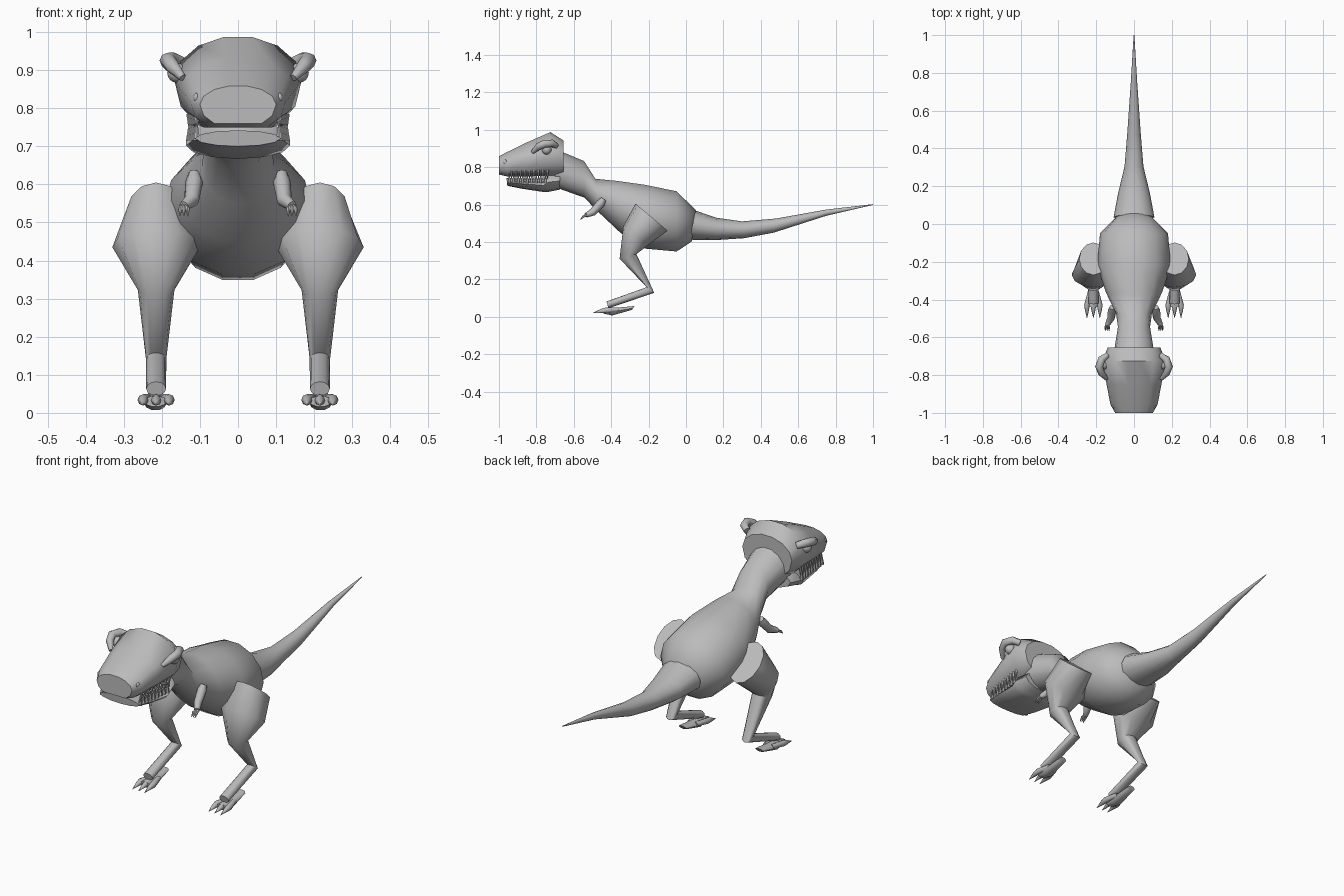
import bpy, bmesh, math
from mathutils import Vector

skin = bpy.data.materials.new("grey_skin")
skin.diffuse_color = (0.5, 0.5, 0.5, 1)


def finish(name, bm, angle=50):
    bmesh.ops.recalc_face_normals(bm, faces=bm.faces[:])
    me = bpy.data.meshes.new(name)
    bm.to_mesh(me)
    bm.free()
    me.materials.append(skin)
    ob = bpy.data.objects.new(name, me)
    bpy.context.collection.objects.link(ob)
    bpy.ops.object.select_all(action='DESELECT')
    ob.select_set(True)
    bpy.context.view_layer.objects.active = ob
    bpy.ops.object.shade_smooth_by_angle(angle=math.radians(angle))
    return ob


def skin_rings(bm, rings):
    """Bridge equal-length point rings and close both ends."""
    vs = [[bm.verts.new(p) for p in r] for r in rings]
    n = len(vs[0])
    for a, b in zip(vs, vs[1:]):
        for i in range(n):
            j = (i + 1) % n
            bm.faces.new((a[i], a[j], b[j], b[i]))
    bm.faces.new(vs[0])
    bm.faces.new(vs[-1])


def side_loft(name, rows, cx=0, n=12, lo=-1, angle=50):
    """Rows: upper (y, z), lower (y, z), half width. lo > -1 flattens the underside."""
    rings = []
    for y1, z1, y2, z2, rx in rows:
        ring = []
        for i in range(n):
            a = 2 * math.pi * i / n
            s = math.sin(a)
            s = max(s, lo) / (-lo if s < 0 else 1)
            t = (1 + s) / 2
            ring.append((cx + rx * math.cos(a), y2 + (y1 - y2) * t, z2 + (z1 - z2) * t))
        rings.append(ring)
    bm = bmesh.new()
    skin_rings(bm, rings)
    return finish(name, bm, angle)


def tube(bm, pts, radii, n=8):
    """Round tube through points, one radius per point."""
    pts = [Vector(p) for p in pts]
    rings = []
    for i, p in enumerate(pts):
        d = (pts[min(i + 1, len(pts) - 1)] - pts[max(i - 1, 0)]).normalized()
        ref = Vector((1, 0, 0)) if abs(d.x) < 0.8 else Vector((0, 0, 1))
        u = d.cross(ref).normalized()
        v = d.cross(u)
        rings.append([p + radii[i] * (u * math.cos(2 * math.pi * k / n) + v * math.sin(2 * math.pi * k / n))
                      for k in range(n)])
    skin_rings(bm, rings)


def tubes(name, specs, n=8):
    bm = bmesh.new()
    for pts, radii in specs:
        tube(bm, pts, radii, n)
    return finish(name, bm)


def ball(name, loc, r, scale=(1, 1, 1)):
    bm = bmesh.new()
    bmesh.ops.create_uvsphere(bm, u_segments=12, v_segments=8, radius=r)
    for v in bm.verts:
        v.co = Vector(loc) + Vector(a * b for a, b in zip(v.co, scale))
    return finish(name, bm)


# Neck and trunk
side_loft("body", [
    (-0.70, 0.90, -0.70, 0.69, 0.11),
    (-0.545, 0.835, -0.545, 0.635, 0.085),
    (-0.485, 0.74, -0.46, 0.55, 0.095),
    (-0.37, 0.73, -0.35, 0.445, 0.15),
    (-0.22, 0.71, -0.22, 0.36, 0.195),
    (-0.05, 0.675, -0.05, 0.345, 0.18),
    (0.055, 0.57, 0.03, 0.40, 0.09)], n=14, angle=60)

# Tail
side_loft("tail", [
    (0.05, 0.568, 0.02, 0.412, 0.108),
    (0.16, 0.53, 0.16, 0.41, 0.085),
    (0.30, 0.51, 0.31, 0.42, 0.05),
    (0.48, 0.525, 0.47, 0.45, 0.036),
    (0.75, 0.573, 0.75, 0.54, 0.017),
    (1.0, 0.602, 1.0, 0.598, 0.002)])

# Head and lower jaw
side_loft("head", [
    (-1.0, 0.86, -1.0, 0.76, 0.10),
    (-0.955, 0.883, -0.955, 0.75, 0.125),
    (-0.85, 0.935, -0.85, 0.75, 0.145),
    (-0.725, 0.99, -0.725, 0.755, 0.167),
    (-0.655, 0.945, -0.655, 0.76, 0.14)], n=14, lo=-0.75)
side_loft("lower_jaw", [
    (-0.96, 0.742, -0.955, 0.70, 0.112),
    (-0.88, 0.738, -0.88, 0.685, 0.125),
    (-0.76, 0.738, -0.76, 0.667, 0.136),
    (-0.735, 0.772, -0.735, 0.668, 0.136),
    (-0.675, 0.772, -0.675, 0.68, 0.118)])

for side, s in (("left", 1), ("right", -1)):
    # Teeth along the mouth edges
    teeth = []
    for i in range(9):
        y = -0.945 + i * 0.024
        x = s * (0.108 + i * 0.0025)
        teeth.append((((x, y, 0.715), (x, y, 0.766)), (0.010, 0.001)))
        teeth.append((((x, y + 0.012, 0.785), (x, y + 0.012, 0.737)), (0.009, 0.001)))
    tubes(side + "_teeth", teeth, 6)

    # Brow ridge, eye and nostril
    tubes(side + "_brow", [(
        ((s * 0.145, -0.82, 0.88), (s * 0.172, -0.79, 0.91), (s * 0.185, -0.755, 0.925),
         (s * 0.17, -0.715, 0.927), (s * 0.14, -0.695, 0.915)),
        (0.010, 0.019, 0.021, 0.020, 0.016))])
    ball(side + "_eye", (s * 0.16, -0.745, 0.893), 0.026)
    ball(side + "_nostril", (s * 0.11, -0.965, 0.828), 0.012, (0.6, 1, 1))

    # Thigh, shin and instep
    side_loft(side + "_leg", [
        (-0.27, 0.605, -0.098, 0.46, 0.075),
        (-0.335, 0.485, -0.20, 0.385, 0.115),
        (-0.355, 0.31, -0.265, 0.335, 0.048),
        (-0.21, 0.158, -0.17, 0.128, 0.027),
        (-0.425, 0.082, -0.415, 0.045, 0.026)], cx=s * 0.215, angle=60)

    # Sole and clawed toes
    side_loft(side + "_sole", [
        (-0.275, 0.058, -0.29, 0.036, 0.022),
        (-0.385, 0.048, -0.395, 0.006, 0.030),
        (-0.44, 0.045, -0.44, 0.016, 0.030)], cx=s * 0.217, n=10)
    toes = []
    for k in (-1, 0, 1):
        x = s * 0.215 + k * 0.034
        toes.append((((s * 0.215 + k * 0.018, -0.36, 0.038), (x, -0.43, 0.034), (x, -0.455, 0.030),
                      (x, -0.497, 0.020)), (0.012, 0.015, 0.011, 0.001)))
    tubes(side + "_toes", toes)

    # Small arm and clawed fingers
    tubes(side + "_arm", [(
        ((s * 0.115, -0.44, 0.63), (s * 0.115, -0.455, 0.607), (s * 0.122, -0.50, 0.558),
         (s * 0.142, -0.535, 0.543)),
        (0.015, 0.023, 0.020, 0.013))])
    fingers = []
    for k in (-1, 0, 1):
        x = s * 0.142 + k * 0.010
        fingers.append((((s * 0.142, -0.525, 0.546), (x, -0.55, 0.535), (x, -0.567, 0.517)),
                        (0.007, 0.006, 0.001)))
    tubes(side + "_fingers", fingers, 6)
